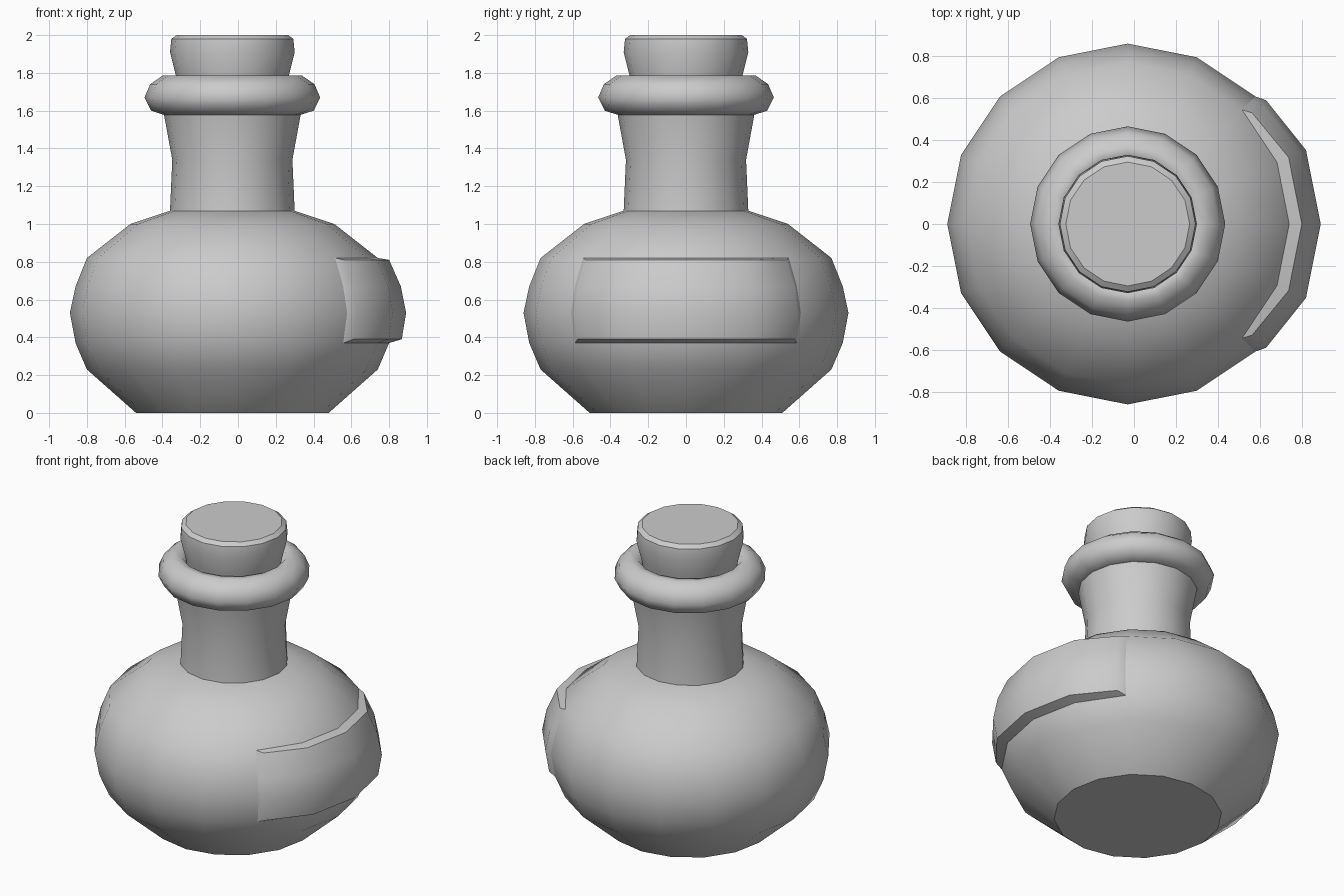
import bpy, bmesh
from math import sin, cos, radians

if "Cube" in bpy.data.objects:
    bpy.data.objects.remove(bpy.data.objects["Cube"])

CX = -0.03   # axis of the round parts
SIDES = 16


def finish(name, bm, angle):
    bmesh.ops.recalc_face_normals(bm, faces=bm.faces)
    mesh = bpy.data.meshes.new(name)
    bm.to_mesh(mesh)
    bm.free()
    obj = bpy.data.objects.new(name, mesh)
    bpy.context.collection.objects.link(obj)
    bpy.ops.object.select_all(action='DESELECT')
    obj.select_set(True)
    bpy.context.view_layer.objects.active = obj
    bpy.ops.object.shade_smooth_by_angle(angle=radians(angle))
    return obj


def lathe(name, profile, angle):
    """Turn an (r, z) profile about the axis and cap both ends."""
    bm = bmesh.new()
    rings = [[bm.verts.new((CX + r * cos(radians(360 * i / SIDES)),
                            r * sin(radians(360 * i / SIDES)), z))
              for i in range(SIDES)] for r, z in profile]
    for a, b in zip(rings, rings[1:]):
        for i in range(SIDES):
            j = (i + 1) % SIDES
            bm.faces.new((a[i], a[j], b[j], b[i]))
    bm.faces.new(rings[0])
    bm.faces.new(rings[-1])
    return finish(name, bm, angle)


# Round body
lathe("flask_body", [(0.51, 0), (0.77, 0.23), (0.83, 0.37), (0.86, 0.53),
                     (0.83, 0.67), (0.77, 0.82), (0.54, 1.0), (0.33, 1.07)], 40)

# Flared neck
lathe("neck", [(0.33, 1.07), (0.318, 1.34), (0.362, 1.58)], 40)

# Rolled lip
lathe("lip", [(0.362, 1.578), (0.43, 1.60), (0.465, 1.67), (0.435, 1.74),
              (0.37, 1.785), (0.32, 1.78), (0.29, 1.74)], 50)

# Stopper
lathe("cork", [(0.29, 1.74), (0.30, 1.79), (0.33, 1.91), (0.323, 1.98), (0.295, 2.0)], 30)

# Raised label wrapped round the right side
bm = bmesh.new()
inner_rows = [(0.83, 0.37), (0.86, 0.53), (0.83, 0.67), (0.77, 0.82)]
outer_rows = [(0.897, 0.39), (0.92, 0.53), (0.892, 0.67), (0.83, 0.81)]


def grid(rows, end_angle, end_drop):
    out = []
    for r, z in rows:
        row = []
        for a in (-end_angle, -22.5, 0, 22.5, end_angle):
            rr = r - (end_drop if abs(a) == end_angle else 0)
            row.append(bm.verts.new((CX + rr * cos(radians(a)), rr * sin(radians(a)), z)))
        out.append(row)
    return out


def border(g):
    return (g[0] + [row[-1] for row in g[1:-1]] + g[-1][::-1]
            + [row[0] for row in g[-2:0:-1]])


inner = grid(inner_rows, 45, 0)
outer = grid(outer_rows, 41.8, 0.035)
for lo, hi in zip(outer, outer[1:]):
    for i in range(4):
        bm.faces.new((lo[i], lo[i + 1], hi[i + 1], hi[i]))
a, b = border(inner), border(outer)
for i in range(len(a)):
    j = (i + 1) % len(a)
    bm.faces.new((a[i], a[j], b[j], b[i]))
bmesh.ops.delete(bm, geom=[v for v in bm.verts if not v.link_faces], context='VERTS')
finish("label", bm, 40)
